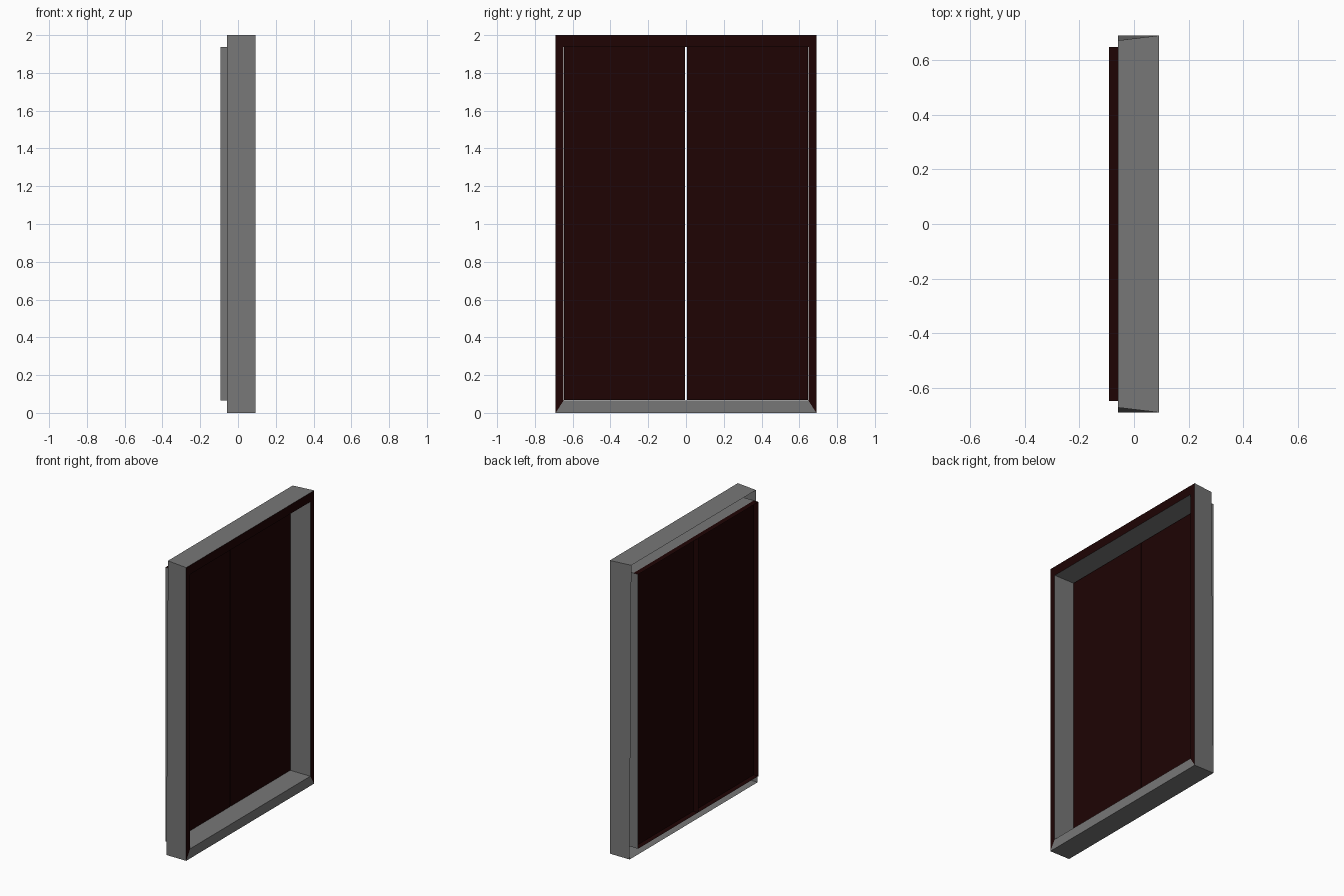
import bpy
import bmesh

if "Cube" in bpy.data.objects:
    bpy.data.objects.remove(bpy.data.objects["Cube"], do_unlink=True)

FRONT, BACK, DOOR_BACK = 0.092, -0.058, -0.092   # depths along x
HALF_W, HEIGHT = 0.69, 2.0                       # outer frame
OPEN_W, OPEN_LOW, OPEN_HIGH = 0.648, 0.066, 1.938
GAP, CLEARANCE = 0.004, 0.001


def make_material(name, colour):
    mat = bpy.data.materials.new(name)
    mat.use_nodes = True
    mat.diffuse_color = colour
    bsdf = mat.node_tree.nodes["Principled BSDF"]
    bsdf.inputs["Base Color"].default_value = colour
    bsdf.inputs["Roughness"].default_value = 0.8
    return mat


grey = make_material("plain grey", (0.186, 0.186, 0.186, 1))
brown = make_material("dark brown", (0.013, 0.001, 0.001, 1))


def finish(name, bm, materials):
    mesh = bpy.data.meshes.new(name)
    bm.normal_update()
    bm.to_mesh(mesh)
    bm.free()
    for mat in materials:
        mesh.materials.append(mat)
    obj = bpy.data.objects.new(name, mesh)
    bpy.context.collection.objects.link(obj)


def ring(bm, x, half, low, high, top_half=None):
    top = top_half or half
    corners = [(-half, low), (half, low), (top, high), (-top, high)]
    return [bm.verts.new((x, y, z)) for y, z in corners]


# Frame: outer shell, mitred front border, and a reveal running back
# around the doors; the hollow between shell and reveal is open behind
bm = bmesh.new()
rings = [
    ring(bm, BACK, HALF_W, 0, HEIGHT, top_half=0.672),
    ring(bm, FRONT, HALF_W, 0, HEIGHT),
    ring(bm, FRONT, OPEN_W, OPEN_LOW, OPEN_HIGH),
    ring(bm, BACK, OPEN_W, OPEN_LOW, OPEN_HIGH),
    ring(bm, DOOR_BACK, OPEN_W, OPEN_LOW, OPEN_HIGH),
]
for band, (a, b) in enumerate(zip(rings, rings[1:])):
    for i in range(4):
        j = (i + 1) % 4
        face = bm.faces.new((a[i], a[j], b[j], b[i]))
        # brown: front border except the sill, and the strip over the doors
        border = band == 1 and i > 0
        door_top = band == 3 and i == 2
        face.material_index = int(border or door_top)
finish("door_frame", bm, [grey, brown])

# Doors: two trays, each a front panel with edges turned back
for name, side in (("right_leaf", -1), ("left_leaf", 1)):
    bm = bmesh.new()
    bmesh.ops.create_cube(bm, size=1)
    outer = OPEN_W - CLEARANCE
    low, high = OPEN_LOW + CLEARANCE, OPEN_HIGH - CLEARANCE
    size = (BACK - DOOR_BACK, outer - GAP, high - low)
    centre = ((BACK + DOOR_BACK) / 2, side * (outer + GAP) / 2,
              (high + low) / 2)
    bmesh.ops.scale(bm, vec=size, verts=bm.verts)
    bmesh.ops.translate(bm, vec=centre, verts=bm.verts)
    bm.normal_update()
    rear = [f for f in bm.faces if f.normal.x < -0.5]
    bmesh.ops.delete(bm, geom=rear, context="FACES_ONLY")
    finish(name, bm, [brown])
